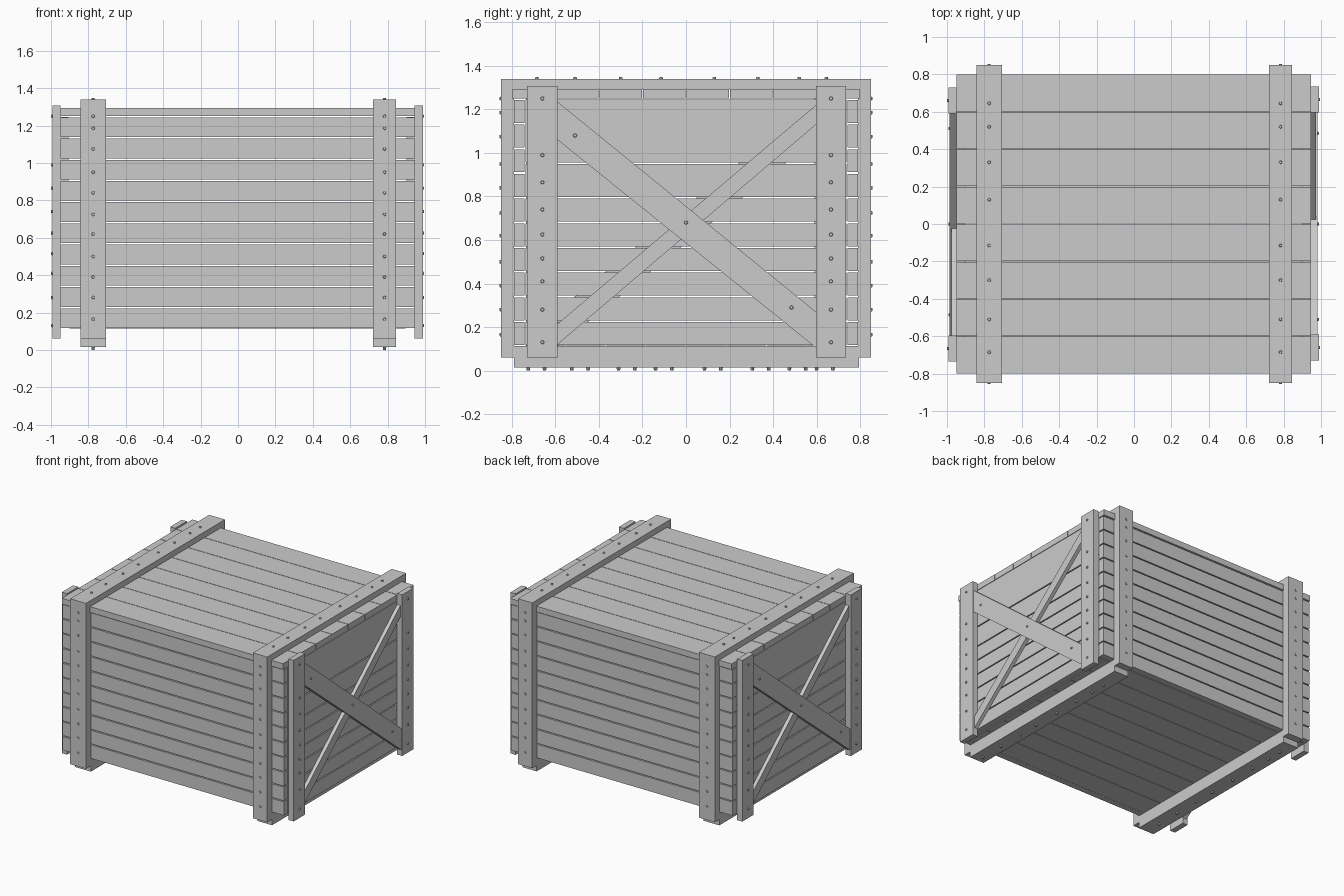
import bpy, bmesh
from mathutils import Vector, Matrix

if "Cube" in bpy.data.objects:
    bpy.data.objects.remove(bpy.data.objects["Cube"])


def finish(bm, name):
    bmesh.ops.recalc_face_normals(bm, faces=bm.faces)
    me = bpy.data.meshes.new(name)
    bm.to_mesh(me)
    bm.free()
    ob = bpy.data.objects.new(name, me)
    bpy.context.collection.objects.link(ob)
    return ob


def boxes(name, items):
    """One object from boxes given as (x0, x1, y0, y1, z0, z1)."""
    bm = bmesh.new()
    for x0, x1, y0, y1, z0, z1 in items:
        m = Matrix.Translation(((x0 + x1) / 2, (y0 + y1) / 2, (z0 + z1) / 2))
        m = m @ Matrix.Diagonal((x1 - x0, y1 - y0, z1 - z0, 1))
        bmesh.ops.create_cube(bm, size=1, matrix=m)
    return finish(bm, name)


def nails(name, points, normal, height=0.01):
    """Small round nail heads standing on a surface."""
    n = Vector(normal)
    rot = n.to_track_quat('Z', 'Y').to_matrix().to_4x4()
    bm = bmesh.new()
    for p in points:
        m = Matrix.Translation(Vector(p) + n * (height / 2 - 0.002)) @ rot
        bmesh.ops.create_cone(bm, cap_ends=True, segments=8, radius1=0.01,
                              radius2=0.007, depth=height + 0.004, matrix=m)
    return finish(bm, name)


def brace(name, side, x0, x1, left, right):
    """Diagonal board clipped upright at both posts; left/right are (low z, high z)."""
    bm = bmesh.new()
    prof = [(-0.59, left[0]), (0.597, right[0]), (0.597, right[1]), (-0.59, left[1])]
    f = bm.faces.new([bm.verts.new((side * x0, side * y, z)) for y, z in prof])
    ext = bmesh.ops.extrude_face_region(bm, geom=[f])
    vs = [v for v in ext['geom'] if isinstance(v, bmesh.types.BMVert)]
    bmesh.ops.translate(bm, vec=(side * (x1 - x0), 0, 0), verts=vs)
    return finish(bm, name)


X0, X1 = -0.95, 0.945
GAP = 0.004
PITCH = 0.1135
RAILS = {'left': (-0.842, -0.707), 'right': (0.722, 0.845)}
BATTEN_Z = [1.25, 1.185, 1.075, 0.95, 0.84, 0.725, 0.62, 0.5, 0.39, 0.28, 0.165]
POST_Z = [1.25, 0.99, 0.865, 0.74, 0.625, 0.515, 0.41, 0.28, 0.13]
TOP_Y = [-0.685, -0.51, -0.3, -0.115, 0.13, 0.33, 0.52, 0.645]
BOTTOM_Y = [-0.725, -0.525, -0.31, -0.14, 0.085, 0.305, 0.475, 0.6]

# Lid planks and floor planks
boxes('lid_planks', [(X0, X1, -0.8 + 0.2 * i + GAP / 2, -0.6 + 0.2 * i - GAP / 2,
                      1.25, 1.295) for i in range(8)])
boxes('floor_planks', [(-0.9, 0.895, -0.74 + 0.185 * i + GAP / 2,
                        -0.555 + 0.185 * i - GAP / 2, 0.115, 0.16) for i in range(8)])

# Front and back wall planks
for label, s in (('front', -1), ('back', 1)):
    ya, yb = sorted((s * 0.742, s * 0.79))
    boxes(label + '_planks', [(X0, X1, ya, yb, 0.113 + PITCH * i + GAP,
                               0.113 + PITCH * (i + 1) - GAP) for i in range(10)])

# End wall planks, with a wide board at the top
levels = [0.113 + PITCH * i for i in range(7)] + [0.953, 1.25]
for label, xa, xb in (('left', X0, X0 + 0.045), ('right', X1 - 0.045, X1)):
    boxes(label + '_end_planks', [(xa, xb, -0.738, 0.738, a + GAP, b - GAP)
                                  for a, b in zip(levels, levels[1:])])

# Rails wrapped round the crate: lid rail, skid, front and back battens
for label, (xa, xb) in RAILS.items():
    xc = (xa + xb) / 2
    shift = 0.075 if label == 'left' else 0.0
    boxes(label + '_lid_rail', [(xa, xb, -0.79, 0.8, 1.295, 1.34)])
    boxes(label + '_skid', [(xa, xb, -0.79, 0.795, 0.015, 0.113)])
    nails(label + '_lid_nails', [(xc, y, 1.34) for y in TOP_Y], (0, 0, 1), 0.008)
    nails(label + '_skid_nails', [(xc, y + shift, 0.015) for y in BOTTOM_Y],
          (0, 0, -1), 0.015)
    for face, s in (('front', -1), ('back', 1)):
        ya, yb = sorted((s * 0.79, s * 0.85))
        name = label + '_' + face + '_batten'
        boxes(name, [(xa, xb, ya, yb, 0.06, 1.34)])
        nails(name + '_nails', [(xc, s * 0.85, z) for z in BATTEN_Z], (0, s, 0), 0.006)

# End posts and crossed braces, turned half a circle for the far end
for label, s in (('right', 1), ('left', -1)):
    x = X1 if s > 0 else -X0
    for post, y0, y1 in (('a', -0.73, -0.59), ('b', 0.597, 0.735)):
        xs = sorted((s * x, s * (x + 0.043)))
        ys = sorted((s * y0, s * y1))
        name = label + '_end_post_' + post
        boxes(name, [(*xs, *ys, 0.06, 1.307)])
        nails(name + '_nails', [(s * (x + 0.043), sum(ys) / 2, z) for z in POST_Z],
              (s, 0, 0), 0.007)
    brace(label + '_wide_brace', s, x, x + 0.036, (1.06, 1.235), (0.105, 0.27))
    brace(label + '_narrow_brace', s, x, x + 0.027, (0.12, 0.215), (1.13, 1.22))
    nails(label + '_brace_nails', [(s * (x + 0.036), s * y, z) for y, z in
                                   ((-0.51, 1.08), (0, 0.68), (0.485, 0.29))],
          (s, 0, 0), 0.007)
